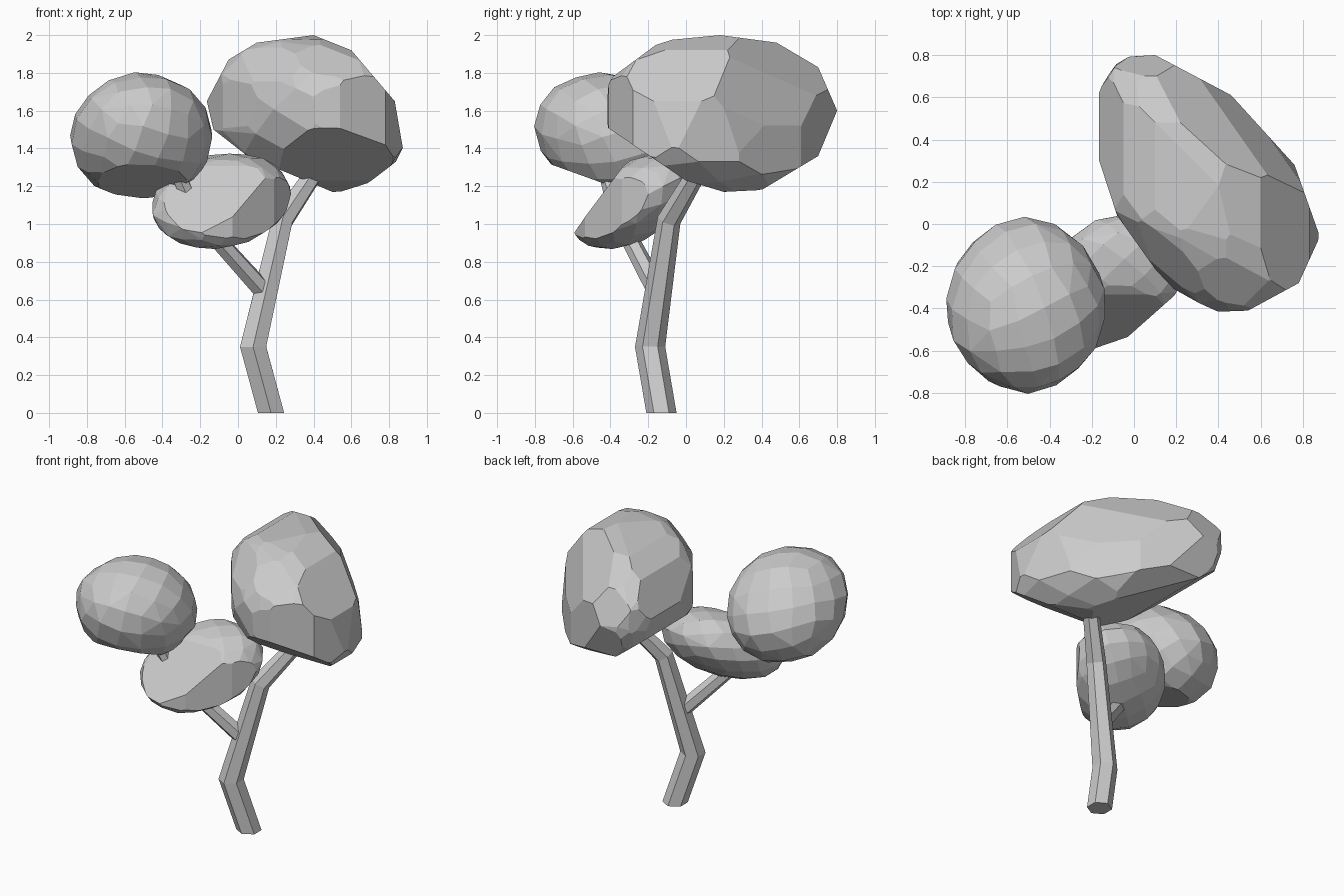
import bpy, bmesh, random
from math import pi, tan, cos, sin, sqrt
from mathutils import Vector, Matrix, Euler

if "Cube" in bpy.data.objects:
    bpy.data.objects.remove(bpy.data.objects["Cube"])

random.seed(4)

# right and up directions of the outlines used for carving
VIEWS = {"front": ((1, 0, 0), (0, 0, 1)),
         "side": ((0, 1, 0), (0, 0, 1)),
         "top": ((1, 0, 0), (0, 1, 0)),
         "corner": ((0.819, 0.574, 0), (-0.196, 0.280, 0.94)),
         "back": ((-0.819, -0.574, 0), (0.196, -0.280, 0.94))}


def finish(bm, name):
    bmesh.ops.recalc_face_normals(bm, faces=bm.faces)
    mesh = bpy.data.meshes.new(name)
    bm.to_mesh(mesh)
    bm.free()
    bpy.context.collection.objects.link(bpy.data.objects.new(name, mesh))


def limb(name, path, radii, first_dir=None, sides=6):
    """Tapered hexagonal tube along a bent path."""
    pts = [Vector(p) for p in path]
    bm = bmesh.new()
    rings = []
    for i, p in enumerate(pts):
        before = (p - pts[i - 1]).normalized() if i else Vector()
        after = (pts[i + 1] - p).normalized() if i < len(pts) - 1 else Vector()
        d = Vector(first_dir) if i == 0 and first_dir else before + after
        q = Vector((0, 0, 1)).rotation_difference(d)
        angles = [pi / 2 + 2 * pi * k / sides for k in range(sides)]
        rings.append([bm.verts.new(p + q @ Vector((cos(a), sin(a), 0)) * radii[i])
                      for a in angles])
    for a, b in zip(rings, rings[1:]):
        for k in range(sides):
            n = (k + 1) % sides
            bm.faces.new((a[k], a[n], b[n], b[k]))
    bm.faces.new(rings[0])
    bm.faces.new(rings[-1])
    finish(bm, name)


def hull(points):
    """Convex solid around points."""
    bm = bmesh.new()
    for p in points:
        bm.verts.new(p)
    bmesh.ops.remove_doubles(bm, verts=bm.verts[:], dist=0.004)
    bmesh.ops.convex_hull(bm, input=bm.verts[:])
    loose = [v for v in bm.verts if not v.link_faces]
    bmesh.ops.delete(bm, geom=loose, context='VERTS')
    return bm


def carve(bm, view, outline):
    """Slice off what lies outside a counter-clockwise outline in a view."""
    right, up = (Vector(d) for d in VIEWS[view])
    for (u, v), (u2, v2) in zip(outline, outline[1:]):
        normal = right * (v2 - v) - up * (u2 - u)
        bmesh.ops.bisect_plane(bm, geom=bm.verts[:] + bm.edges[:] + bm.faces[:],
                               plane_co=right * u + up * v, plane_no=normal,
                               clear_outer=True, dist=1e-5)
        solid = hull([p.co.copy() for p in bm.verts])
        bm.free()
        bm = solid
    return bm


def foliage(name, low, high, xy, xz, yz, turn, grow=0.0, cuts=()):
    """Faceted, tilted ellipsoid filling a box; xy, xz, yz set the tilt."""
    low, high = Vector(low), Vector(high)
    h, c = (high - low) / 2, (high + low) / 2
    # skew matrix whose ellipsoid has the wanted extents and tilt
    a = h.x
    b, d = xy / a, xz / a
    e = sqrt(h.y ** 2 - b * b)
    f = (yz - b * d) / e
    g = sqrt(h.z ** 2 - d * d - f * f)
    skew = Matrix(((a, 0, 0), (b, e, 0), (d, f, g)))
    rot = Euler(turn).to_matrix()
    bm = bmesh.new()
    bmesh.ops.create_cube(bm, size=2)
    bmesh.ops.subdivide_edges(bm, edges=bm.edges[:], cuts=3, use_grid_fill=True)
    for v in bm.verts:
        s = Vector([tan(pi / 4 * t) for t in v.co]).normalized()
        s += Vector([random.uniform(-0.02, 0.02) for _ in range(3)])
        v.co = skew @ (rot @ s)
    # fit the box, slightly enlarged where outlines will trim it
    lo = [min(v.co[i] for v in bm.verts) for i in range(3)]
    hi = [max(v.co[i] for v in bm.verts) for i in range(3)]
    pts = [[c[i] + (1 + grow) * h[i] * (2 * (v.co[i] - lo[i]) / (hi[i] - lo[i]) - 1)
            for i in range(3)] for v in bm.verts]
    bm.free()
    bm = hull(pts)
    for view, outline in cuts:
        bm = carve(bm, view, outline)
    bmesh.ops.dissolve_limit(bm, angle_limit=0.12, verts=bm.verts[:], edges=bm.edges[:])
    finish(bm, name)


# Bent trunk and side branch
limb("trunk", [(0.175, -0.13, 0), (0.08, -0.19, 0.35), (0.235, -0.09, 1.02),
               (0.43, 0.08, 1.31)], [0.08, 0.08, 0.063, 0.05], (0, 0, 1))
limb("side_branch", [(0.14, -0.15, 0.64), (-0.22, -0.36, 1.04),
                     (-0.35, -0.44, 1.34)], [0.054, 0.046, 0.04])

# Three leaf masses
foliage("main_crown", (-0.165, -0.415, 1.17), (0.88, 0.80, 2.0),
        -0.125, -0.03, 0.0, (0.3, 0.5, 0.2), 0.06, [
    ("front", [(-0.165, 1.65), (-0.13, 1.5), (0.05, 1.36), (0.5, 1.17), (0.76, 1.18),
               (0.88, 1.36), (0.83, 1.65), (0.6, 1.92), (0.4, 2.0), (0.1, 1.96),
               (-0.05, 1.87), (-0.165, 1.65)]),
    ("side", [(-0.4, 1.5), (0, 1.23), (0.2, 1.17), (0.4, 1.18), (0.7, 1.36), (0.8, 1.6),
              (0.7, 1.83), (0.48, 1.96), (0.18, 2.0), (-0.13, 1.97), (-0.36, 1.8)]),
    ("top", [(-0.165, 0.3), (-0.08, 0.04), (0.19, -0.34), (0.4, -0.415), (0.54, -0.41),
             (0.78, -0.28), (0.88, -0.06), (0.76, 0.28), (0.46, 0.61), (0.1, 0.8),
             (-0.06, 0.79), (-0.14, 0.68)]),
    ("corner", [(0.7, 0.98), (0.79, 1.16), (0.76, 1.42), (0.65, 1.71), (0.44, 1.95)]),
    ("back", [(-0.23, 1.09), (0.03, 1.3), (0.08, 1.52), (0.045, 1.7), (-0.09, 1.87)])])
foliage("left_crown", (-0.885, -0.80, 1.12), (-0.14, 0.03, 1.80),
        0.0, 0.0, -0.025, (0.5, 0.2, 0.4), 0.01, [
    ("side", [(-0.8, 1.47), (-0.75, 1.31), (-0.45, 1.22), (-0.2, 1.13), (0, 1.12)])])
foliage("lower_crown", (-0.45, -0.60, 0.87), (0.28, 0.04, 1.37),
        0.025, 0.015, 0.035, (0.2, 0.3, 0.7), 0.01, [
    ("top", [(-0.19, -0.59), (-0.03, -0.535), (0.19, -0.34), (0.28, -0.2)]),
    ("side", [(-0.25, 1.37), (-0.38, 1.27), (-0.54, 1.03), (-0.6, 0.95)])])
